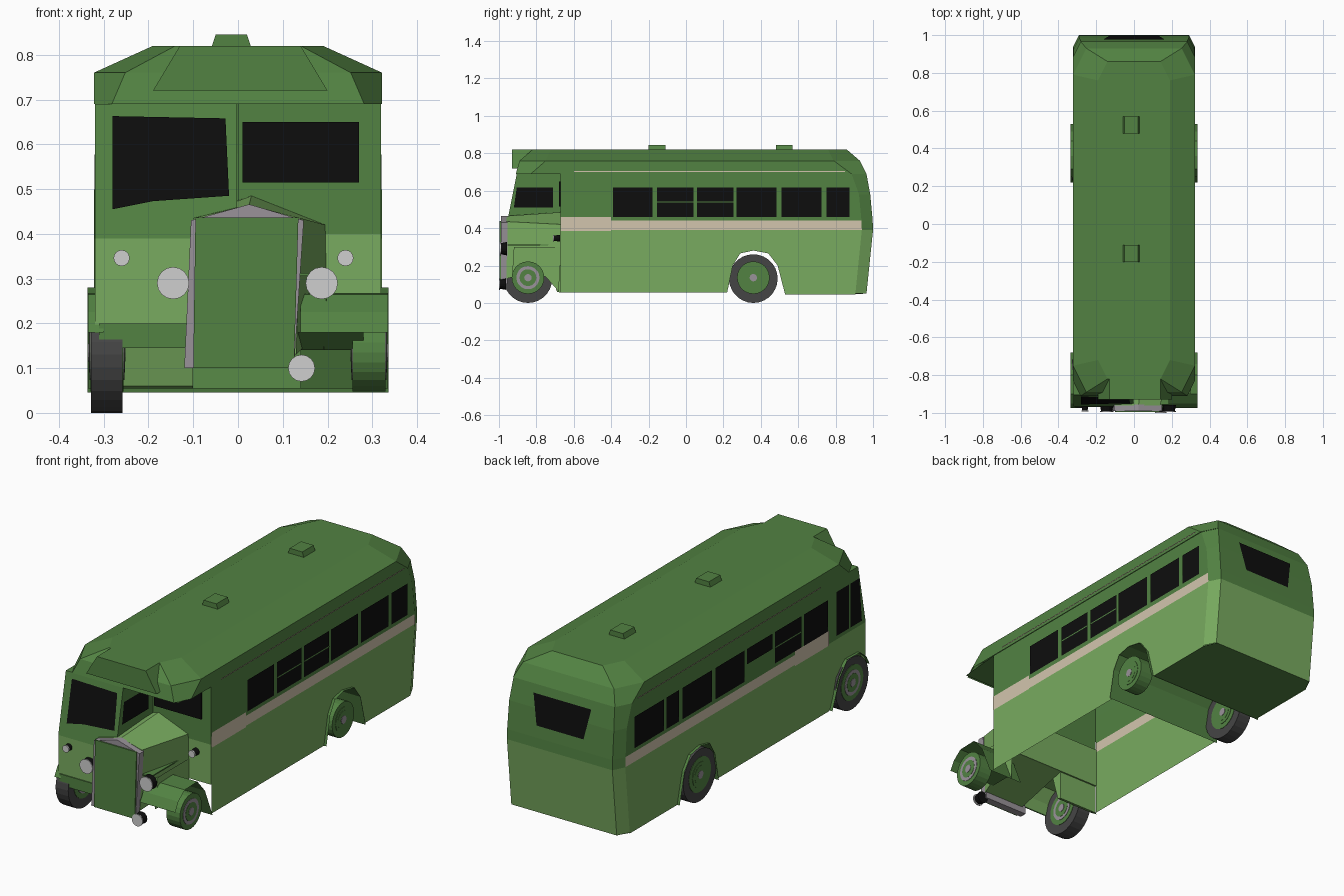
import bpy, bmesh, math
from mathutils import Matrix

if "Cube" in bpy.data.objects:
    bpy.data.objects.remove(bpy.data.objects["Cube"])


def material(name, rgb):
    m = bpy.data.materials.new(name)
    m.use_nodes = True
    m.diffuse_color = (*rgb, 1)
    m.node_tree.nodes["Principled BSDF"].inputs["Base Color"].default_value = (*rgb, 1)
    return m


DARK = material("dark green", (0.085, 0.225, 0.055))
LIGHT = material("light green", (0.19, 0.41, 0.115))
CREAM = material("cream", (0.65, 0.56, 0.42))
GLASS = material("black glass", (0.004, 0.004, 0.004))
TYRE = material("tyre grey", (0.06, 0.06, 0.06))
METAL = material("radiator grey", (0.32, 0.29, 0.32))
LAMP = material("lamp white", (0.62, 0.62, 0.62))


def mesh(name, verts, faces, *mats, rule=None):
    me = bpy.data.meshes.new(name)
    me.from_pydata(verts, [], faces)
    bm = bmesh.new()
    bm.from_mesh(me)
    bmesh.ops.recalc_face_normals(bm, faces=bm.faces)
    bm.to_mesh(me)
    bm.free()
    for m in mats:
        me.materials.append(m)
    if rule:
        for p in me.polygons:
            p.material_index = rule(p.center)
    ob = bpy.data.objects.new(name, me)
    bpy.context.collection.objects.link(ob)
    return ob


def place(axis, p, d):
    return {"x": (d, *p), "y": (p[0], d, p[1]), "z": (*p, d)}[axis]


def prism(name, axis, pts, a, b, mat, caps=True, closed=True):
    """Extrude a 2D profile along an axis; open profiles make a sheet."""
    n = len(pts)
    verts = [place(axis, p, d) for d in (a, b) for p in pts]
    faces = [(i, (i + 1) % n, n + (i + 1) % n, n + i) for i in range(n if closed else n - 1)]
    if caps:
        faces += [tuple(range(n)), tuple(range(n, 2 * n))]
    return mesh(name, verts, faces, mat)


def box(name, x, y, z, mat):
    return prism(name, "z", [(x[0], y[0]), (x[1], y[0]), (x[1], y[1]), (x[0], y[1])], z[0], z[1], mat)


def plate(name, verts, mat):
    return mesh(name, verts, [tuple(range(len(verts)))], mat)


def side_plate(name, x, y, z, mat):
    return plate(name, [(x, y[0], z[0]), (x, y[1], z[0]), (x, y[1], z[1]), (x, y[0], z[1])], mat)


def disc(name, axis, centre, r, depth, mat, n=20, r2=None):
    bm = bmesh.new()
    bmesh.ops.create_cone(bm, cap_ends=True, segments=n, radius1=r,
                          radius2=r if r2 is None else r2, depth=depth)
    turn = Matrix.Rotation(math.pi / 2, 4, "Y" if axis == "x" else "X")
    bm.transform(Matrix.Translation(centre) @ turn)
    me = bpy.data.meshes.new(name)
    bm.to_mesh(me)
    bm.free()
    me.materials.append(mat)
    ob = bpy.data.objects.new(name, me)
    bpy.context.collection.objects.link(ob)


# Saloon walls: open rings (z, half width, rear, corner)
rings = [(0.05, 0.322, 0.965, 0.03), (0.39, 0.322, 1.0, 0.03), (0.44, 0.322, 0.998, 0.03),
         (0.58, 0.32, 0.985, 0.03), (0.69, 0.32, 0.965, 0.04)]
verts, faces = [], []
for k, (z, w, r, c) in enumerate(rings):
    half = [(w, -0.67, z), (w, r - 2 * c, z), (w - c, r, z)]
    verts += half + [(-x, y, zz) for x, y, zz in reversed(half)]
    if k:
        for i in range(5):
            if k > 1 or i in (1, 2, 3):
                a = 6 * (k - 1) + i
                faces.append((a, a + 1, a + 7, a + 6))


def wall_colour(c):
    if c.z < 0.39:
        return 0
    return 2 if c.z < 0.44 and abs(c.x) > 0.315 else 1


mesh("saloon_walls", verts, faces, LIGHT, DARK, CREAM, rule=wall_colour)

# Roof: closed rings (z, half width, front, rear, corner)
roof = [(0.69, 0.322, -0.91, 0.965, 0.04), (0.76, 0.322, -0.89, 0.93, 0.07),
        (0.82, 0.19, -0.82, 0.86, 0.05)]
verts, faces = [], []
for k, (z, w, f, r, c) in enumerate(roof):
    half = [(w - c, f, z), (w, f + 2 * c, z), (w, r - 2 * c, z), (w - c, r, z)]
    verts += half + [(-x, y, zz) for x, y, zz in reversed(half)]
    if k:
        faces += [(8 * k - 8 + i, 8 * k - 8 + (i + 1) % 8, 8 * k + (i + 1) % 8, 8 * k + i) for i in range(8)]
faces += [tuple(range(16, 24))]
mesh("roof", verts, faces, DARK)
plate("canopy_underside", [(-0.3, -0.9, 0.69), (0.3, -0.9, 0.69), (0.32, -0.67, 0.69), (-0.32, -0.67, 0.69)], DARK)
prism("destination_box", "y", [(-0.19, 0.72), (-0.13, 0.82), (0.14, 0.82), (0.2, 0.72)], -0.93, -0.8, DARK)
for y in (-0.155, 0.525):
    prism("roof_vent", "y", [(-0.06, 0.815), (-0.05, 0.845), (0.02, 0.845), (0.03, 0.815)], y - 0.045, y + 0.045, DARK)

# Lower side panels with rear wheel arches
arch = [(0.22, 0.055), (0.25, 0.2), (0.29, 0.265), (0.36, 0.28), (0.44, 0.265), (0.49, 0.2), (0.53, 0.045)]
panel = [(-0.67, 0.055)] + arch + [(0.905, 0.045), (0.94, 0.39), (-0.67, 0.39)]
for s, side in ((1, "left"), (-1, "right")):
    plate(side + "_lower_panel", [(s * 0.322, y, z) for y, z in panel], LIGHT)
    prism(side + "_rear_arch_lip", "x", arch, s * 0.318, s * 0.336, DARK, caps=False, closed=False)
    side_plate(side + "_gutter", s * 0.327, (-0.6, 0.85), (0.7, 0.706), CREAM)
    side_plate(side + "_stripe_front", s * 0.324, (-0.67, -0.4), (0.385, 0.46), CREAM)
prism("rear_wheel_tunnel", "x", arch, -0.32, 0.32, DARK, caps=False, closed=False)
plate("rear_floor", [(-0.32, 0.53, 0.047), (0.32, 0.53, 0.047), (0.32, 0.905, 0.047), (0.29, 0.965, 0.05),
                     (-0.29, 0.965, 0.05), (-0.32, 0.905, 0.047)], DARK)

# Side windows
left = [(-0.39, -0.18), (-0.155, 0.04), (0.06, 0.255), (0.27, 0.485), (0.51, 0.725), (0.75, 0.875)]
for i, span in enumerate(left):
    side_plate("left_window", 0.325, span, (0.46, 0.617), GLASS)
    if i in (1, 2):
        side_plate("left_window_bar", 0.327, span, (0.537, 0.543), DARK)
right = [(0.64, 0.87), (0.52, 0.62), (0.26, 0.49), (0.0, 0.23), (-0.22, -0.02), (-0.45, -0.24), (-0.66, -0.47)]
for i, span in enumerate(right):
    side_plate("right_window", -0.325, span, (0.54 if i == 4 else 0.46, 0.617), GLASS)
    if i == 5:
        side_plate("right_window_bar", -0.327, span, (0.537, 0.543), DARK)
plate("rear_window", [(0.16, 0.978, 0.65), (0.13, 0.997, 0.5), (-0.13, 0.997, 0.5), (-0.16, 0.978, 0.65)], GLASS)

# Bulkhead beside the bonnet
box("bulkhead_upper", (0, 0.32), (-0.672, -0.662), (0.4, 0.69), DARK)
box("bulkhead_lower", (-0.32, 0.32), (-0.672, -0.662), (0.2, 0.4), LIGHT)
box("bulkhead_window", (0.01, 0.27), (-0.678, -0.672), (0.515, 0.65), GLASS)

# Driver's cab
prism("cab_upper", "x", [(-0.67, 0.39), (-0.67, 0.69), (-0.905, 0.69), (-0.965, 0.39)], -0.32, -0.002, DARK)
prism("cab_lower", "x", [(-0.67, 0.39), (-0.965, 0.39), (-0.965, 0.15), (-0.95, 0.2), (-0.91, 0.26),
                         (-0.79, 0.26), (-0.73, 0.2), (-0.69, 0.06), (-0.67, 0.055)], -0.32, -0.1, LIGHT)
box("cab_skirt", (-0.31, -0.1), (-0.97, -0.965), (0.145, 0.2), DARK)


def screen_y(z):
    return -0.965 + 0.2 * (z - 0.39) - 0.004


plate("windscreen", [(x, screen_y(z), z) for x, z in
                     ((-0.28, 0.455), (-0.19, 0.473), (-0.02, 0.485), (-0.028, 0.658), (-0.28, 0.663))], GLASS)
plate("cab_inner_window", [(0.002, y, z) for y, z in ((-0.92, 0.51), (-0.71, 0.51), (-0.71, 0.617), (-0.905, 0.617))], GLASS)
for a, b in ((-0.93, -0.84), (-0.83, -0.73)):
    plate("cab_side_window", [(-0.323, y, z) for y, z in ((a, 0.41), (b, 0.41), (b, 0.63), (max(a, -0.91), 0.63))], GLASS)

# Bonnet, lofted from radiator to bulkhead
front = [(-0.1, 0.13), (-0.1, 0.435), (0.025, 0.465), (0.14, 0.435), (0.13, 0.13)]
back = [(-0.1, 0.2), (-0.1, 0.44), (0.03, 0.485), (0.195, 0.42), (0.2, 0.2)]
mesh("bonnet", [(x, -0.96, z) for x, z in front] + [(x, -0.67, z) for x, z in back],
     [(i, (i + 1) % 5, 5 + (i + 1) % 5, 5 + i) for i in range(5)] + [tuple(range(5))], LIGHT)
box("bonnet_seam", (0.13, 0.185), (-0.955, -0.68), (0.306, 0.312), DARK)
prism("radiator_surround", "y", [(-0.12, 0.1), (-0.105, 0.43), (0.025, 0.466), (0.147, 0.43), (0.125, 0.1)],
      -0.99, -0.955, METAL)
prism("radiator_grille", "y", [(-0.1, 0.1), (-0.095, 0.437), (0.135, 0.437), (0.125, 0.1)], -0.996, -0.99, DARK)

# Front wings
wing = [(-0.975, 0.18), (-0.95, 0.225), (-0.9, 0.265), (-0.8, 0.268), (-0.74, 0.2), (-0.68, 0.055)]
for s, inner, side in ((1, 0.14, "left"), (-1, 0.3, "right")):
    prism(side + "_front_wing", "x", wing, s * inner, s * 0.335, DARK, caps=False, closed=False)
plate("left_wing_valance", [(0.19, -0.93, 0.14), (0.2, -0.92, 0.3), (0.2, -0.67, 0.3), (0.2, -0.68, 0.06),
                            (0.2, -0.75, 0.14)], LIGHT)
prism("front_apron", "x", [(-0.95, 0.18), (-0.9, 0.14), (-0.75, 0.14)], 0.13, 0.28, DARK, caps=False, closed=False)

# Wheels: rims on both sides, tyres on the right
for y, end in ((-0.845, "front"), (0.36, "rear")):
    disc(end + "_tyre", "x", (-0.293, y, 0.13), 0.13, 0.07, TYRE, 28)
    for s in (1, -1):
        c = s * 0.293
        hub = METAL if end == "front" else DARK
        disc(end + "_rim", "x", (c, y, 0.135), 0.087, 0.074, DARK, 24)
        disc(end + "_rim_ring", "x", (c, y, 0.135), 0.062, 0.078, hub, 20)
        disc(end + "_rim_dish", "x", (c, y, 0.135), 0.045, 0.08, DARK, 20)
        disc(end + "_hub", "x", (c, y, 0.135), 0.02, 0.084, METAL, 12)

# Lamps with black shells
lamps = [("headlamp", -0.145, -0.975, 0.29, 0.036), ("headlamp", 0.187, -0.975, 0.29, 0.036),
         ("side_lamp", -0.26, -0.972, 0.346, 0.018), ("side_lamp", 0.24, -0.69, 0.346, 0.018),
         ("fog_lamp", 0.142, -0.98, 0.1, 0.03)]
for name, x, y, z, r in lamps:
    disc(name + "_shell", "y", (x, y, z), r, 0.034, GLASS, 16, r * 0.8)
    disc(name + "_lens", "y", (x, y - 0.018, z), r, 0.006, LAMP, 16)
